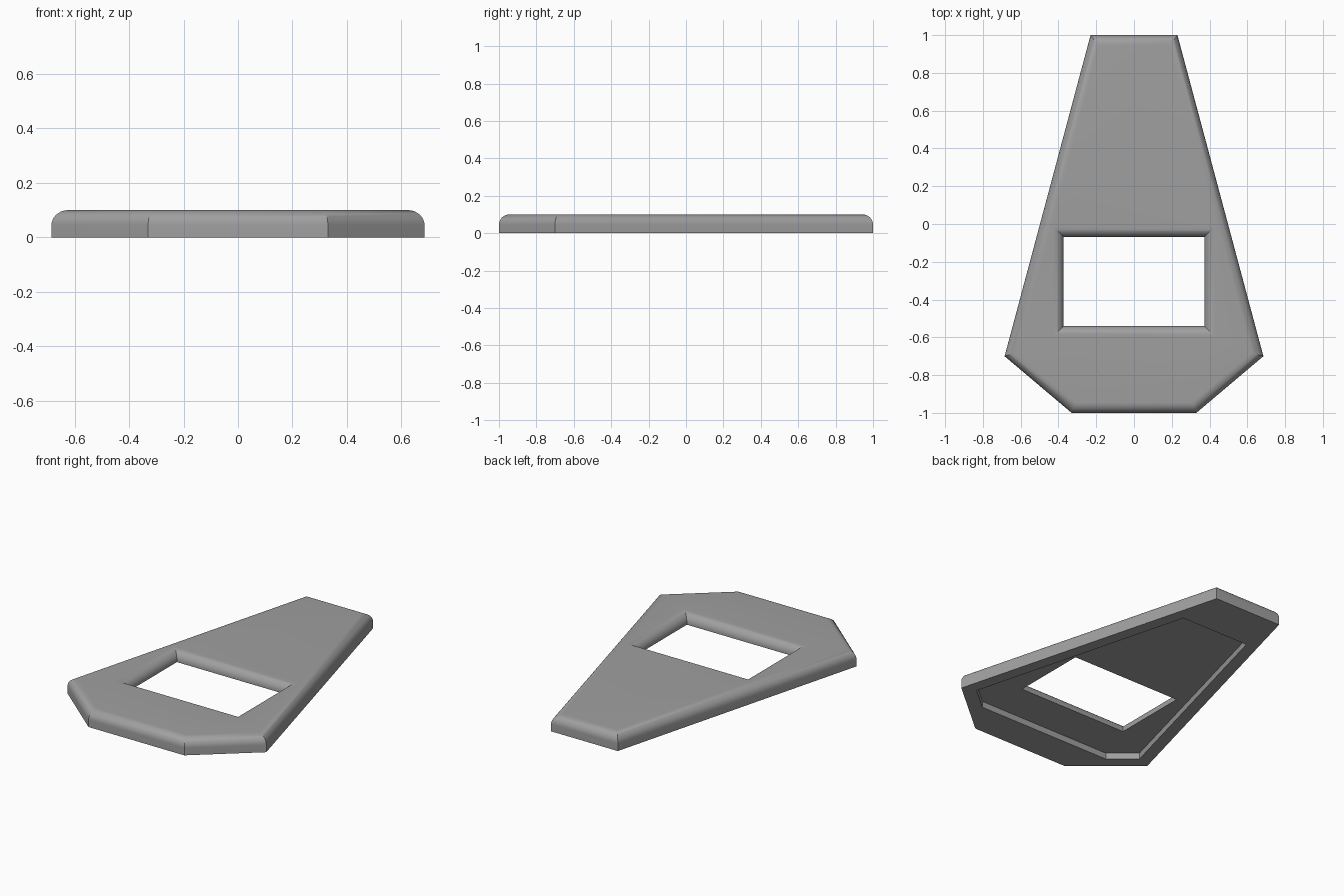
import bpy, bmesh, math
from mathutils import Vector

if "Cube" in bpy.data.objects:
    bpy.data.objects.remove(bpy.data.objects["Cube"])

HEIGHT, ROUND, RECESS, STEPS = 0.1, 0.055, 0.038, 10

# Outlines, counter-clockwise seen from above
def mirrored(right_side):
    return right_side + [(-x, y) for x, y in reversed(right_side)]

body = mirrored([(0.33, -1.0), (0.685, -0.70), (0.23, 1.0)])
pocket = mirrored([(0.455, -0.79), (0.60, -0.667), (0.232, 0.71)])
window = mirrored([(0.372, -0.54), (0.372, -0.07)])

def inset(points, dist):
    """Mitred inward offset (negative distance grows the outline)."""
    result = []
    for i, p in enumerate(points):
        a, b, c = Vector(points[i - 1]), Vector(p), Vector(points[(i + 1) % len(points)])
        d1, d2 = (b - a).normalized(), (c - b).normalized()
        n1, n2 = Vector((-d1.y, d1.x)), Vector((-d2.y, d2.x))
        result.append(b + (n1 + n2) * dist / (1 + n1.dot(n2)))
    return result

bm = bmesh.new()

def ring(points, z):
    return [bm.verts.new((p[0], p[1], z)) for p in points]

def walls(rings):
    for lo, hi in zip(rings, rings[1:]):
        for i in range(len(lo)):
            j = (i + 1) % len(lo)
            bm.faces.new((lo[i], lo[j], hi[j], hi[i]))

def rounded_side(points, base_z, sign):
    """Vertical wall with a quarter-round top edge."""
    rings = [ring(points, base_z)]
    for s in range(STEPS + 1):
        t = s / STEPS * math.pi / 2
        rings.append(ring(inset(points, sign * ROUND * (1 - math.cos(t))),
                          HEIGHT - ROUND + ROUND * math.sin(t)))
    walls(rings)
    return rings[0], rings[-1]

def fill_between(outer, inner):
    edges = []
    for loop in (outer, inner):
        for i, v in enumerate(loop):
            w = loop[(i + 1) % len(loop)]
            edges.append(bm.edges.get((v, w)) or bm.edges.new((v, w)))
    bmesh.ops.triangle_fill(bm, edges=edges, use_beauty=True)

# Outer rim, window opening and the shallow pocket underneath
body_low, body_top = rounded_side(body, 0, 1)
window_low, window_top = rounded_side(window, RECESS, -1)
pocket_low, pocket_top = ring(pocket, 0), ring(pocket, RECESS)
walls([pocket_low, pocket_top])

# Flat top, bottom rim and pocket ceiling
fill_between(body_top, window_top)
fill_between(body_low, pocket_low)
fill_between(pocket_top, window_low)
bmesh.ops.recalc_face_normals(bm, faces=bm.faces[:])

mesh = bpy.data.meshes.new("cover_plate")
bm.to_mesh(mesh)
bm.free()
plate = bpy.data.objects.new("cover_plate", mesh)
bpy.context.collection.objects.link(plate)

grey = bpy.data.materials.new("mid grey")
grey.diffuse_color = (0.35, 0.35, 0.35, 1)
grey.use_nodes = True
grey.node_tree.nodes["Principled BSDF"].inputs["Base Color"].default_value = grey.diffuse_color
mesh.materials.append(grey)

bpy.context.view_layer.objects.active = plate
plate.select_set(True)
bpy.ops.object.shade_smooth_by_angle(angle=math.radians(30))
